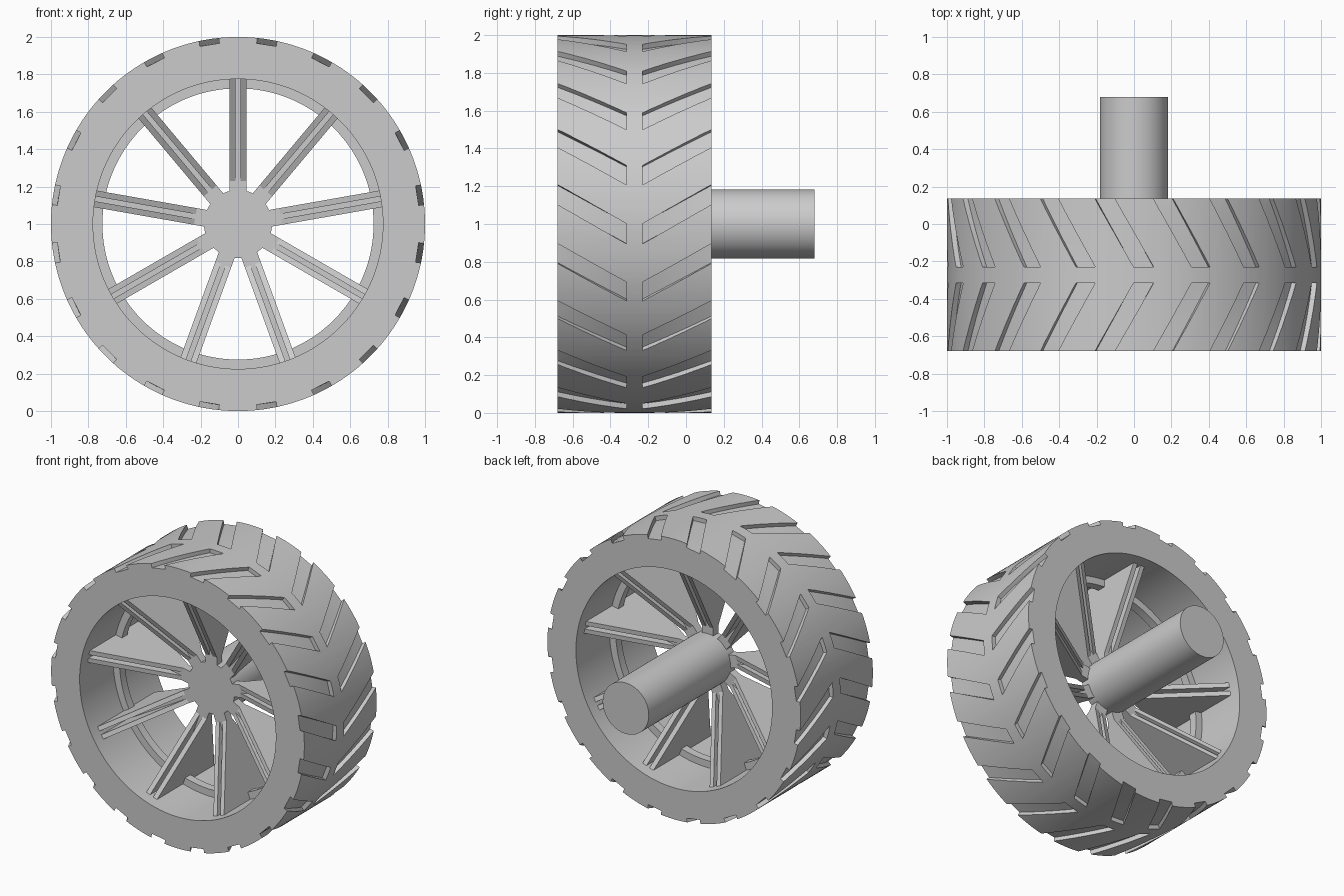
import bpy, bmesh, math
from mathutils import Vector

if "Cube" in bpy.data.objects:
    bpy.data.objects.remove(bpy.data.objects["Cube"])

CZ = 1.0            # wheel centre height
YF, YB = -0.68, 0.135   # tyre front and back
YM = (YF + YB) / 2      # middle plane of the wheel
R, RI = 1.0, 0.775      # tyre outer and inner radius

grey = bpy.data.materials.new("plain_grey")
grey.diffuse_color = (0.6, 0.6, 0.6, 1)
grey.use_nodes = True
grey.node_tree.nodes["Principled BSDF"].inputs["Base Color"].default_value = grey.diffuse_color


def polar(r, a, y, side=0.0):
    """Point at radius r and angle a round the axle, shifted sideways."""
    c, s = math.cos(a), math.sin(a)
    return Vector((r * c - side * s, y, CZ + r * s + side * c))


def finish(name, bm):
    bmesh.ops.recalc_face_normals(bm, faces=bm.faces)
    me = bpy.data.meshes.new(name)
    bm.to_mesh(me)
    bm.free()
    me.materials.append(grey)
    ob = bpy.data.objects.new(name, me)
    bpy.context.collection.objects.link(ob)
    return ob


def smooth(ob):
    bpy.ops.object.select_all(action='DESELECT')
    ob.select_set(True)
    bpy.context.view_layer.objects.active = ob
    bpy.ops.object.shade_smooth_by_angle(angle=math.radians(30))


def loft(bm, rings, closed=False):
    """Skin a list of point rings, capping the ends unless closed."""
    vs = [[bm.verts.new(p) for p in ring] for ring in rings]
    n, k = len(vs), len(vs[0])
    for i in range(n if closed else n - 1):
        a, b = vs[i], vs[(i + 1) % n]
        for j in range(k):
            bm.faces.new((a[j], a[(j + 1) % k], b[(j + 1) % k], b[j]))
    if not closed:
        bm.faces.new(vs[0])
        bm.faces.new(vs[-1])


def lathe(name, profile, seg):
    """Closed (radius, y) profile turned round the axle."""
    bm = bmesh.new()
    loft(bm, [[polar(r, 2 * math.pi * i / seg, y) for r, y in profile]
              for i in range(seg)], closed=True)
    return finish(name, bm)


# tyre
tyre = lathe("tyre", [(RI, YF), (R, YF), (R, YB), (RI, YB)], 180)

# chevron grooves cut from the tread: 20 on each half
bm = bmesh.new()
W = 0.053
for k in range(20):
    for y_in, y_out in ((YM - 0.042, YF), (YM + 0.042, YB)):
        rings = []
        for t in (0, 0.25, 0.5, 0.75, 1.0, 1.05):
            a = math.radians(9 + 18 * k - 12 * (1 - t))
            y = y_in + (y_out - y_in) * t
            rings.append([polar(0.97, a, y, -W), polar(0.97, a, y, W),
                          polar(1.05, a, y, W), polar(1.05, a, y, -W)])
        loft(bm, rings)
bmesh.ops.triangulate(bm, faces=bm.faces)
cutter = finish("groove_cutter", bm)
cutter.hide_render = True
mod = tyre.modifiers.new("grooves", 'BOOLEAN')
mod.operation = 'DIFFERENCE'
mod.solver = 'EXACT'
mod.object = cutter
bpy.context.view_layer.objects.active = tyre
bpy.ops.object.modifier_apply(modifier=mod.name)
bpy.data.objects.remove(cutter)
smooth(tyre)

# narrow rim ring inside the tyre
T = 0.03
smooth(lathe("rim_ring", [(0.725, YM - T), (RI + 0.005, YM - T),
                          (RI + 0.005, YM + T), (0.725, YM + T)], 120))

# solid axle with the hub at its front end
bm = bmesh.new()
loft(bm, [[polar(0.182, 2 * math.pi * i / 72, y) for i in range(72)]
          for y in (YM - T, 0.68)])
smooth(finish("axle", bm))

# nine spokes: flat bar with a pair of triangular fins on both faces
bm = bmesh.new()
for k in range(9):
    a = math.radians(90 + 40 * k)
    loft(bm, [[polar(r, a, YM - T, -0.045), polar(r, a, YM - T, 0.045),
               polar(r, a, YM + T, 0.045), polar(r, a, YM + T, -0.045)]
              for r in (0.15, RI + 0.003)])
    for d in (-1, 1):
        tri = [(0.22, YM + d * T * 0.8), (RI + 0.003, YM + d * 0.325),
               (RI + 0.003, YM + d * T * 0.8)]
        for s0, s1 in ((-0.045, -0.013), (0.013, 0.045)):
            loft(bm, [[polar(r, a, y, s) for r, y in tri] for s in (s0, s1)])
finish("spokes", bm)
